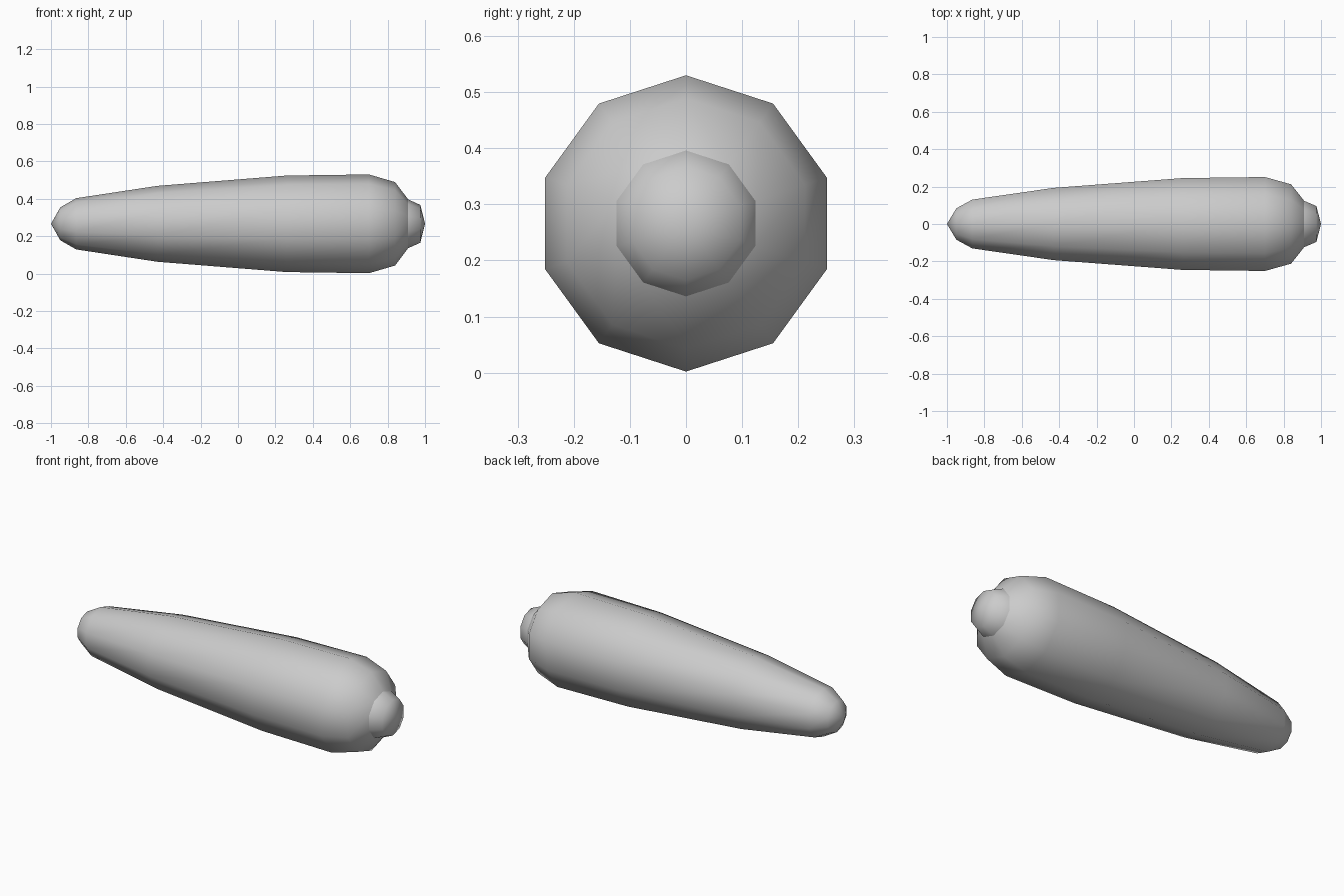
import bpy, bmesh, math

SIDES = 10
AXIS_Z = 0.266

cube = bpy.data.objects.get("Cube")
if cube:
    bpy.data.objects.remove(cube, do_unlink=True)

grey = bpy.data.materials.new("light_grey")
grey.use_nodes = True
colour = (0.6, 0.6, 0.6, 1)
grey.diffuse_color = colour
grey.node_tree.nodes["Principled BSDF"].inputs["Base Color"].default_value = colour


def lathe(name, profile):
    """Ten-sided turned part along x; profile holds (x, radius), radius 0 is a tip."""
    bm = bmesh.new()
    rings = []
    for x, r in profile:
        count = SIDES if r else 1
        angles = [2 * math.pi * i / SIDES for i in range(count)]
        rings.append([bm.verts.new((x, r * math.sin(a), AXIS_Z + r * math.cos(a)))
                      for a in angles])
    for a, b in zip(rings, rings[1:]):
        for i in range(SIDES):
            j = (i + 1) % SIDES
            if len(a) == 1:
                bm.faces.new((a[0], b[i], b[j]))
            elif len(b) == 1:
                bm.faces.new((a[i], b[0], a[j]))
            else:
                bm.faces.new((a[i], b[i], b[j], a[j]))
    for f in bm.faces:
        f.smooth = True
        # Point every face away from the axis
        f.normal_update()
        c = f.calc_center_median()
        if f.normal.y * c.y + f.normal.z * (c.z - AXIS_Z) < 0:
            f.normal_flip()
    mesh = bpy.data.meshes.new(name)
    bm.to_mesh(mesh)
    bm.free()
    mesh.materials.append(grey)
    obj = bpy.data.objects.new(name, mesh)
    bpy.context.collection.objects.link(obj)
    return obj


# Long tapering body
lathe("tapered_body", [(-1, 0), (-0.95, 0.088), (-0.865, 0.137), (-0.43, 0.203),
                       (0.26, 0.258), (0.70, 0.264), (0.84, 0.223), (0.91, 0.13)])

# Small rounded knob on the thick end
lathe("end_knob", [(0.91, 0.13), (0.975, 0.101), (1, 0)])
